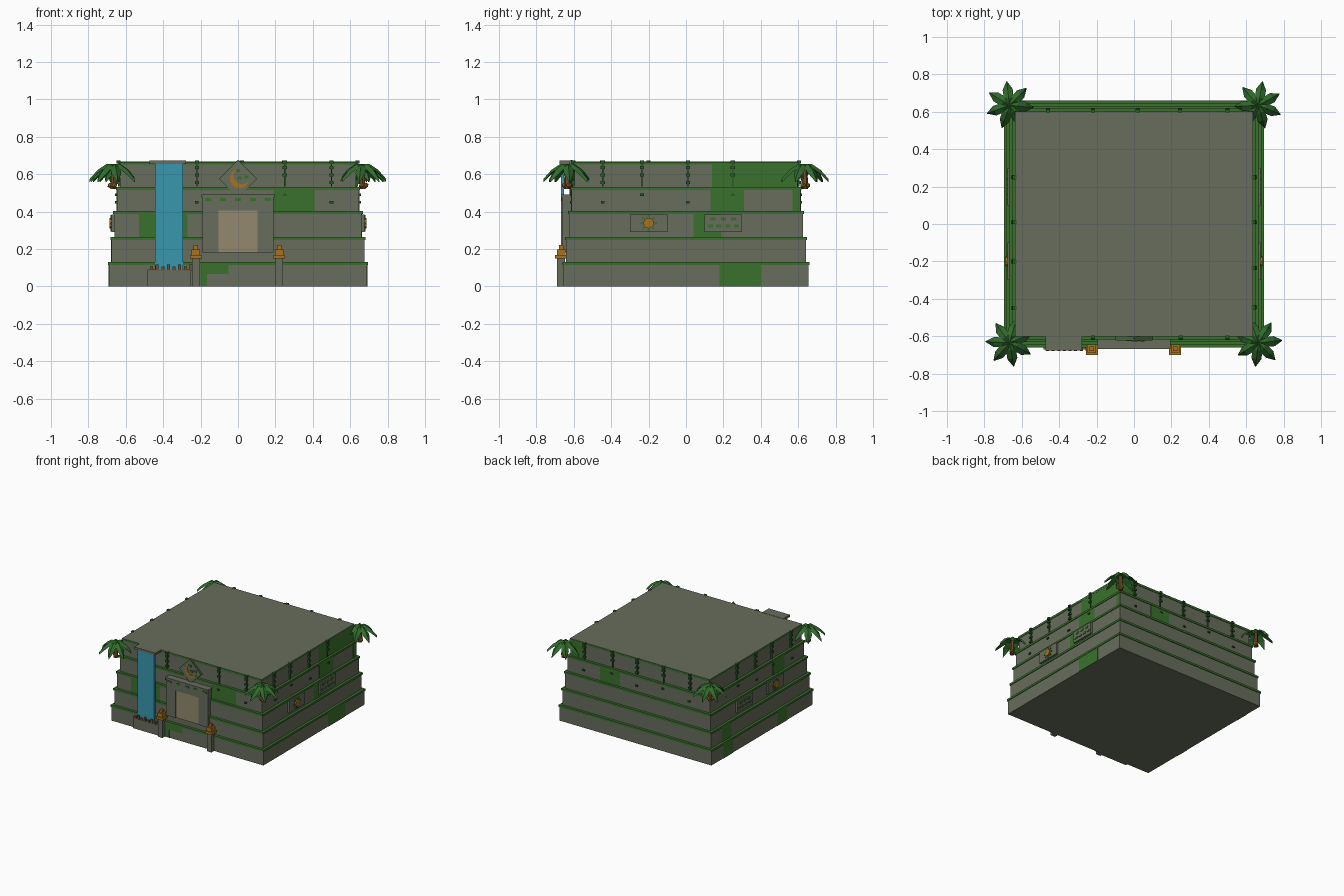
import bpy, bmesh, math
from mathutils import Matrix, Vector

cube = bpy.data.objects.get("Cube")
if cube:
    bpy.data.objects.remove(cube, do_unlink=True)


def material(name, rgb):
    m = bpy.data.materials.new(name)
    m.use_nodes = True
    m.diffuse_color = (*rgb, 1)
    m.node_tree.nodes["Principled BSDF"].inputs["Base Color"].default_value = (*rgb, 1)
    return m


STONE = material("stone", (0.14, 0.153, 0.108))
MOSS = material("moss", (0.042, 0.165, 0.026))
LEAF = material("palm_green", (0.03, 0.15, 0.024))
VINE = material("vine_green", (0.02, 0.1, 0.018))
WATER = material("water_blue", (0.04, 0.31, 0.43))
SAND = material("sand", (0.29, 0.25, 0.155))
GOLD = material("gold", (0.39, 0.17, 0.015))
BROWN = material("brown", (0.16, 0.075, 0.03))


def finish(name, bm, mat):
    bmesh.ops.recalc_face_normals(bm, faces=bm.faces)
    me = bpy.data.meshes.new(name)
    bm.to_mesh(me)
    bm.free()
    me.materials.append(mat)
    ob = bpy.data.objects.new(name, me)
    bpy.context.collection.objects.link(ob)
    return ob


def add_box(bm, lo, hi):
    size = [abs(b - a) for a, b in zip(lo, hi)]
    mid = [(a + b) / 2 for a, b in zip(lo, hi)]
    bmesh.ops.create_cube(bm, size=1, matrix=Matrix.Translation(mid) @ Matrix.Diagonal((*size, 1)))


def boxes(name, mat, items):
    bm = bmesh.new()
    for lo, hi in items:
        add_box(bm, lo, hi)
    return finish(name, bm, mat)


def wall(face, u0, u1, z0, z1, d0, d1):
    """Box corners on one wall: u runs along it, d is the outward distance."""
    s = 1 if face in ("left", "back") else -1
    if face in ("front", "back"):
        return (u0, s * d0, z0), (u1, s * d1, z1)
    return (s * d0, u0, z0), (s * d1, u1, z1)


# Stepped stone tiers with mossy ledges
LEVELS = [0, 0.13, 0.265, 0.402, 0.532, 0.668]
HALF_X = [0.69 - 0.0145 * i for i in range(5)]
HALF_Y = [0.655 - 0.0145 * i for i in range(5)]


def depth(face, tier):
    return (HALF_Y if face in ("front", "back") else HALF_X)[tier]


def slab(hx, hy, z0, z1):
    return (-hx, -hy, z0), (hx, hy, z1)


boxes("stone_tiers", STONE, [slab(HALF_X[i], HALF_Y[i], LEVELS[i], LEVELS[i + 1] - 0.002) for i in range(5)])
boxes("moss_ledges", MOSS, [slab(HALF_X[i] + 0.006, HALF_Y[i] + 0.006, LEVELS[i + 1] - 0.016, LEVELS[i + 1])
                            for i in range(4)]
      + [slab(HALF_X[4] + 0.004, HALF_Y[4] + 0.004, 0.652, 0.666)])
boxes("roof_slab", STONE, [slab(HALF_X[4] + 0.004, HALF_Y[4] + 0.004, 0.6665, 0.67)])

# Moss patches: wall, tier, start, end
PATCHES = [("front", 2, -0.53, -0.27), ("front", 3, 0.19, 0.41), ("left", 4, 0.14, 0.59),
           ("left", 3, 0.13, 0.31), ("left", 3, 0.57, 0.61), ("left", 2, 0.04, 0.19),
           ("left", 0, 0.18, 0.4), ("back", 3, 0.17, 0.35), ("back", 4, 0.5, 0.62),
           ("right", 1, 0.38, 0.5), ("right", 0, 0.38, 0.5), ("right", 0, -0.32, -0.2),
           ("right", 3, -0.35, -0.2)]
patch_boxes = [wall(f, a, b, LEVELS[t], LEVELS[t + 1] - 0.015, depth(f, t) - 0.002, depth(f, t) + 0.003)
               for f, t, a, b in PATCHES]
patch_boxes += [wall("front", -0.2, -0.05, 0.065, 0.12, 0.65, 0.658),
                wall("front", -0.2, -0.165, 0, 0.065, 0.65, 0.658)]
boxes("moss_patches", MOSS, patch_boxes)

# Hanging vines: stem, leaf knots, and a loose sprig on the tier below
vines = []
for face, spots in {"front": (-0.22, 0.25, 0.5), "back": (-0.46, -0.22, 0.02, 0.245, 0.5),
                    "left": (-0.445, -0.235, 0.01, 0.25), "right": (-0.45, -0.2, 0.01, 0.25)}.items():
    top, low = depth(face, 4), depth(face, 3)
    for k, u in enumerate(spots):
        vines.append(wall(face, u - 0.003, u + 0.003, 0.535, 0.667, top, top + 0.01))
        for z in (0.555, 0.595, 0.635)[k % 2:]:
            vines.append(wall(face, u - 0.011, u + 0.011, z - 0.008, z + 0.008, top, top + 0.018))
        vines.append(wall(face, u - 0.011, u + 0.011, 0.656, 0.672, top - 0.004, top + 0.018))
        z = 0.45 + 0.04 * (k % 2)
        vines.append(wall(face, u - 0.01, u + 0.01, z - 0.006, z + 0.006, low, low + 0.01))
boxes("hanging_vines", VINE, vines)

# Doorway
boxes("door_frame", STONE, [wall("front", -0.19, -0.105, 0.18, 0.49, 0.6, 0.662),
                            wall("front", 0.105, 0.19, 0.18, 0.49, 0.6, 0.662),
                            wall("front", -0.105, 0.105, 0.405, 0.49, 0.6, 0.662),
                            wall("front", -0.195, 0.195, 0.478, 0.492, 0.6, 0.667)])
boxes("door", SAND, [wall("front", -0.105, 0.105, 0.18, 0.405, 0.6, 0.655)])
boxes("door_moss_marks", MOSS, [wall("front", x / 100 - 0.017, x / 100 + 0.017, 0.456, 0.472, 0.66, 0.666)
                                for x in range(-16, 17, 8)])

# Diamond sign with crescent
diamond = boxes("diamond_sign", STONE, [((-0.069, -0.01, -0.069), (0.069, 0.01, 0.069))])
diamond.location = (0, -0.612, 0.575)
diamond.rotation_euler.y = math.pi / 4
rim = boxes("diamond_rim", MOSS, [((-0.072, -0.006, -0.072), (0.072, 0.006, 0.072))])
rim.location, rim.rotation_euler = diamond.location, diamond.rotation_euler
bm = bmesh.new()
rows = []
for k in range(13):
    t = k / 12
    a = math.radians(110 + 230 * t)
    thick = 0.026 * math.sin(math.pi * t) + 0.001
    rows.append([bm.verts.new((0.008 + r * math.cos(a), -0.625, 0.578 + r * math.sin(a)))
                 for r in (0.052, 0.052 - thick)])
for p, q in zip(rows, rows[1:]):
    bm.faces.new((p[0], q[0], q[1], p[1]))
ob = finish("sign_crescent", bm, GOLD)
ob.modifiers.new("thickness", "SOLIDIFY").thickness = 0.006
boxes("sign_marks", MOSS, [wall("front", x - 0.012, x + 0.012, z - 0.008, z + 0.008, 0.62, 0.627)
                           for x, z in ((0, 0.62), (0.01, 0.58), (0.045, 0.585))])

# Waterfall with spout ledge and basin
boxes("waterfall", WATER, [wall("front", -0.445, -0.295, 0.09, 0.656, 0.652, 0.668)])
boxes("waterfall_spout", STONE, [wall("front", -0.472, -0.278, 0.654, 0.672, 0.59, 0.676)])
boxes("waterfall_basin", STONE, [wall("front", -0.485, -0.25, 0, 0.09, 0.62, 0.672)])
boxes("basin_teeth", BROWN, [wall("front", x, x + 0.016, 0.085, 0.105 + 0.013 * (k % 2), 0.66, 0.679)
                             for k, x in enumerate(-0.47 + 0.03 * i for i in range(8))])

# Torch posts beside the door
for side, x in (("right", -0.225), ("left", 0.22)):
    def ring(w, z0, z1):
        return (x - w, -0.668 - w, z0), (x + w, -0.668 + w, z1)
    boxes(side + "_torch_post", STONE, [ring(0.021, 0, 0.15)])
    boxes(side + "_torch_bowl", GOLD, [ring(0.032, 0.148, 0.168), ring(0.023, 0.168, 0.198), ring(0.012, 0.198, 0.22)])

# Carved panels on both side walls: sun on one, rows of marks on the other
for face in ("left", "right"):
    d = depth(face, 2)
    boxes(face + "_carved_panels", STONE, [wall(face, -0.3, -0.1, 0.29, 0.385, d, d + 0.016),
                                           wall(face, 0.1, 0.3, 0.29, 0.385, d, d + 0.016)])
    marks = [wall(face, u - 0.014, u + 0.014, z - 0.008, z + 0.008, d, d + 0.021)
             for z, us in ((0.36, (0.145, 0.2, 0.255)), (0.322, (0.13, 0.175, 0.225, 0.27))) for u in us]
    for k in range(8):
        a = k * math.pi / 4
        u, z = -0.2 + 0.038 * math.cos(a), 0.338 + 0.038 * math.sin(a)
        marks.append(wall(face, u - 0.006, u + 0.006, z - 0.006, z + 0.006, d, d + 0.021))
    boxes(face + "_panel_marks", MOSS, marks)
    bm = bmesh.new()
    s = 1 if face == "left" else -1
    bmesh.ops.create_cone(bm, cap_ends=True, segments=12, radius1=0.028, radius2=0.028, depth=0.028,
                          matrix=Matrix.Translation((s * (d + 0.012), -0.2, 0.338)) @ Matrix.Rotation(math.pi / 2, 4, "Y"))
    finish(face + "_panel_sun", bm, GOLD)

# Corner palms: drooping folded leaves around a short trunk
SECTIONS = [(0, 0.012, 0.01), (0.04, 0.026, 0.008), (0.085, 0.027, -0.022), (0.128, 0.002, -0.07)]
for sx in (-1, 1):
    for sy in (-1, 1):
        label = ("back" if sy > 0 else "front") + ("_left" if sx > 0 else "_right")
        centre = Vector((sx * 0.665, sy * 0.635, 0.645))
        bm = bmesh.new()
        for k in range(7):
            place = Matrix.Translation(centre) @ Matrix.Rotation(math.tau * k / 7 + 0.3 * sx + 0.2 * sy, 4, "Z")
            loops = [[bm.verts.new(place @ Vector(p)) for p in ((r, -w, z - 0.018), (r, 0, z), (r, w, z - 0.018))]
                     for r, w, z in SECTIONS]
            for p, q in zip(loops, loops[1:]):
                for i in range(3):
                    j = (i + 1) % 3
                    bm.faces.new((p[i], p[j], q[j], q[i]))
            bm.faces.new(loops[0])
            bm.faces.new(loops[-1])
        finish(label + "_palm_leaves", bm, LEAF)
        bm = bmesh.new()
        bmesh.ops.create_cone(bm, cap_ends=True, segments=6, radius1=0.018, radius2=0.014, depth=0.12,
                              matrix=Matrix.Translation(centre - Vector((0, 0, 0.065))))
        finish(label + "_palm_trunk", bm, BROWN)
        bm = bmesh.new()
        for dx, dy in ((0.018, -0.01), (-0.004, 0.014)):
            bmesh.ops.create_icosphere(bm, subdivisions=1, radius=0.016,
                                       matrix=Matrix.Translation(centre + Vector((sx * dx, sy * dy, -0.105))))
        finish(label + "_palm_fruit", bm, GOLD)
